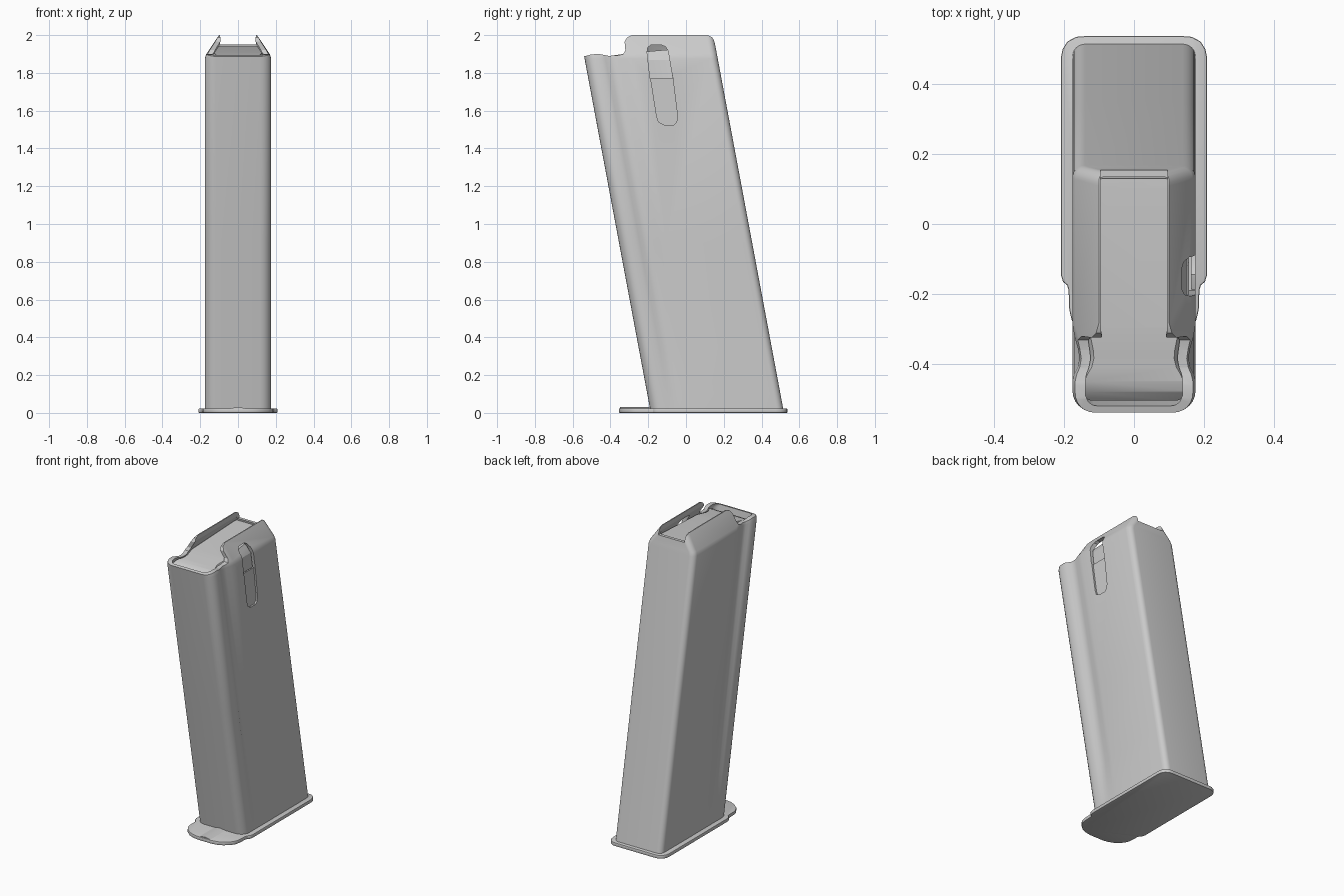
import bpy, bmesh, math

if "Cube" in bpy.data.objects:
    bpy.data.objects.remove(bpy.data.objects["Cube"])


def loft(name, rings):
    """Closed solid through a list of equal-length rings."""
    bm = bmesh.new()
    loops = [[bm.verts.new(p) for p in ring] for ring in rings]
    n = len(loops[0])
    for a, b in zip(loops, loops[1:]):
        for i in range(n):
            j = (i + 1) % n
            bm.faces.new((a[i], a[j], b[j], b[i]))
    bm.faces.new(loops[0][::-1])
    bm.faces.new(loops[-1])
    bmesh.ops.recalc_face_normals(bm, faces=bm.faces[:])
    me = bpy.data.meshes.new(name)
    bm.to_mesh(me)
    bm.free()
    ob = bpy.data.objects.new(name, me)
    bpy.context.collection.objects.link(ob)
    return ob


def prism_x(name, yz, x0, x1):
    return loft(name, [[(x, y, z) for y, z in yz] for x in (x0, x1)])


def boolean(ob, cutter, op='DIFFERENCE'):
    m = ob.modifiers.new("cut", 'BOOLEAN')
    m.operation, m.object, m.solver = op, cutter, 'EXACT'
    bake(ob)
    bpy.data.objects.remove(cutter)


def bake(ob):
    dg = bpy.context.evaluated_depsgraph_get()
    dg.update()
    me = bpy.data.meshes.new_from_object(ob.evaluated_get(dg))
    ob.modifiers.clear()
    ob.data = me


def smooth(ob, angle=32):
    bpy.ops.object.select_all(action='DESELECT')
    ob.select_set(True)
    bpy.context.view_layer.objects.active = ob
    bpy.ops.object.shade_smooth_by_angle(angle=math.radians(angle))


def section(z, hw, inset=0.0, groove=0.02):
    """Horizontal slice of the slanted body with rounded corners and side grooves."""
    y0 = -0.19 - 0.187 * (z - 0.02)
    f, r = inset, 0.705 - inset
    rf, rr = 0.06 - inset, 0.036 - inset * 0.8
    half = []
    for i in range(7):
        a = math.pi / 2 * i / 6
        half.append((hw - rf + rf * math.sin(a), f + rf - rf * math.cos(a)))
    for o, d in ((0.09, 0), (0.11, .3), (0.13, .8), (0.155, 1), (0.18, .8), (0.215, .3), (0.25, 0)):
        half.append((hw - groove * d, o))
    for i in range(7):
        a = math.pi / 2 * i / 6
        half.append((hw - rr + rr * math.cos(a), r - rr + rr * math.sin(a)))
    pts = half + [(-x, y) for x, y in reversed(half)]
    return [(x, y + y0, z) for x, y in pts]


# Outer body: slanted box whose top folds inward into two lips
body = loft("magazine_body", [
    section(0.015, .176, groove=0), section(0.10, .176, groove=.003),
    section(0.35, .176, groove=.014), section(0.9, .176),
    section(1.875, .176), section(1.90, .168), section(2.01, .094)])

# Side silhouette of the top: low front rim, raised lips
keep = [(-.8, -.2), (.8, -.2), (.8, 1.7), (.21, 1.86), (.157, 1.955), (.145, 1.985), (.115, 2.0),
        (-.285, 2.0), (-.312, 1.988), (-.325, 1.965), (-.321, 1.92), (-.332, 1.9), (-.36, 1.893),
        (-.41, 1.89), (-.46, 1.9), (-.5, 1.898), (-.545, 1.886), (-.8, 1.886)]
boolean(body, prism_x("keep_cutter", keep, -.4, .4), 'INTERSECT')

# Hollow inside
boolean(body, loft("inner_cutter", [
    section(0.06, .156, .02, 0), section(0.35, .156, .02, .014), section(0.9, .156, .02),
    section(1.872, .156, .02), section(1.97, .094, .02), section(2.1, .094, .02)]))

# Gap in the rear wall between the lips
gap = [(.05, 1.95), (.4, 1.95), (.4, 2.2), (.05, 2.2)]
boolean(body, prism_x("gap_cutter", gap, -.096, .096))

# Catch window and the shallow recess below it, right side only
window = [(-.19, 1.77), (-.07, 1.77), (-.095, 1.915), (-.108, 1.938), (-.13, 1.948),
          (-.185, 1.948), (-.202, 1.935), (-.206, 1.91)]
boolean(body, prism_x("window_cutter", window, .08, .3))
recess = [(-.155, 1.57), (-.145, 1.54), (-.115, 1.525), (-.065, 1.525), (-.05, 1.54),
          (-.045, 1.57), (-.072, 1.79), (-.19, 1.79)]
boolean(body, prism_x("recess_cutter", recess, .165, .3))
smooth(body)

# Follower: inner plug with a sloped, rounded top
follower = loft("follower", [
    section(1.35, .150, .026), section(1.868, .150, .026),
    section(1.966, .088, .026), section(2.05, .088, .026)])
top = [(-.7, 1.3), (.4, 1.3), (.4, 1.945), (.1, 1.94), (-.3, 1.905), (-.4, 1.89), (-.45, 1.883),
       (-.48, 1.87), (-.505, 1.845), (-.525, 1.80), (-.7, 1.75)]
boolean(follower, prism_x("follower_cutter", top, -.4, .4), 'INTERSECT')
smooth(follower)

# Base plate with a narrower rounded tongue at the front
half = [(.05, -.355), (.09, -.348), (.125, -.333), (.16, -.303), (.178, -.275), (.185, -.245),
        (.187, -.19), (.191, -.175), (.203, -.165), (.209, -.145), (.209, .475), (.204, .5),
        (.19, .522), (.165, .535), (.14, .537)]
outline = half + [(-x, y) for x, y in reversed(half)]
plate = loft("base_plate", [[(x, y, z) for x, y in outline] for z in (0, .024)])
bev = plate.modifiers.new("edge", 'BEVEL')
bev.width, bev.segments, bev.limit_method, bev.angle_limit = .005, 2, 'ANGLE', math.radians(60)
bake(plate)
smooth(plate)

# Low rib on the tongue
rib = [(-.06, .02), (-.03, .026), (0, .031), (.03, .026), (.06, .02)]
smooth(loft("plate_rib", [[(x, y, z) for x, z in rib] for y in (-.35, -.15)]))
